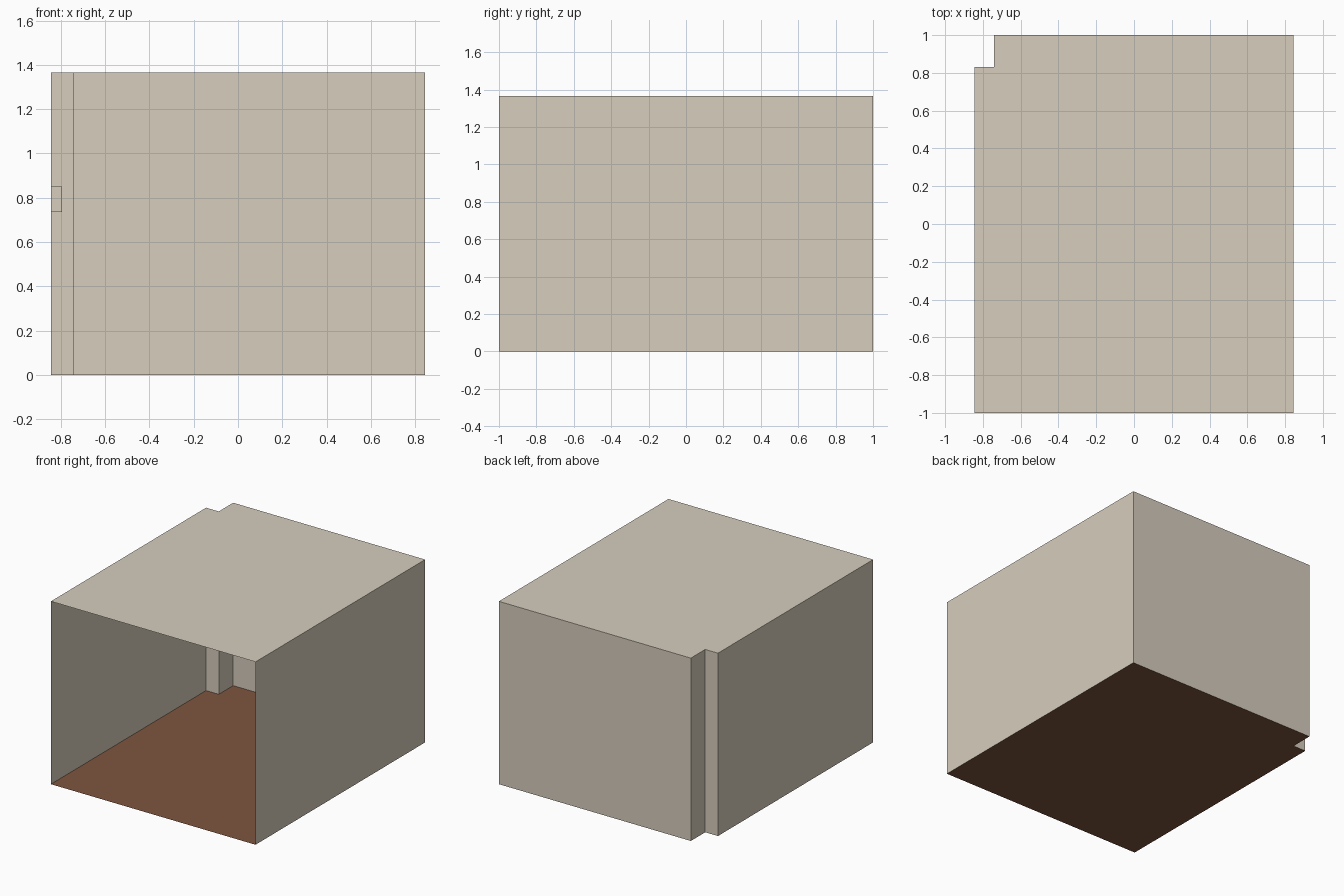
import bpy
import bmesh

if "Cube" in bpy.data.objects:
    bpy.data.objects.remove(bpy.data.objects["Cube"])

W, D, H = 0.845, 1.0, 1.365      # half width, half depth, height
PX, PY = -0.74, 0.83             # inner corner of the boxed-out pier


def material(name, rgb):
    m = bpy.data.materials.new(name)
    m.diffuse_color = (*rgb, 1.0)
    m.use_nodes = True
    m.node_tree.nodes["Principled BSDF"].inputs["Base Color"].default_value = m.diffuse_color
    return m


plaster = material("warm plaster", (0.67, 0.61, 0.51))
wood = material("brown wood", (0.21, 0.089, 0.048))


def make(name, verts, faces, mat):
    me = bpy.data.meshes.new(name)
    me.from_pydata(verts, [], faces)
    me.materials.append(mat)
    ob = bpy.data.objects.new(name, me)
    bpy.context.collection.objects.link(ob)
    return ob


# Room outline, starting and ending at the open front
outline = [(W, -D), (W, D), (PX, D), (PX, PY), (-W, PY), (-W, -D)]
n = len(outline)

# Floor and ceiling sheets
make("floor", [(x, y, 0) for x, y in outline], [range(n)], wood)
make("ceiling", [(x, y, H) for x, y in outline], [range(n)], plaster)

# Walls follow the outline, leaving the front open
make("walls",
     [(x, y, z) for z in (0, H) for x, y in outline],
     [(i, i + 1, n + i + 1, n + i) for i in range(n - 1)], plaster)

# Small wall box on the left wall, beside the pier
bm = bmesh.new()
bmesh.ops.create_cube(bm, size=1)
bmesh.ops.scale(bm, vec=(0.05, 0.1, 0.115), verts=bm.verts)
bmesh.ops.translate(bm, vec=(-W + 0.025, 0.7, 0.7925), verts=bm.verts)
box = make("wall_box", [], [], plaster)
bm.to_mesh(box.data)
bm.free()
